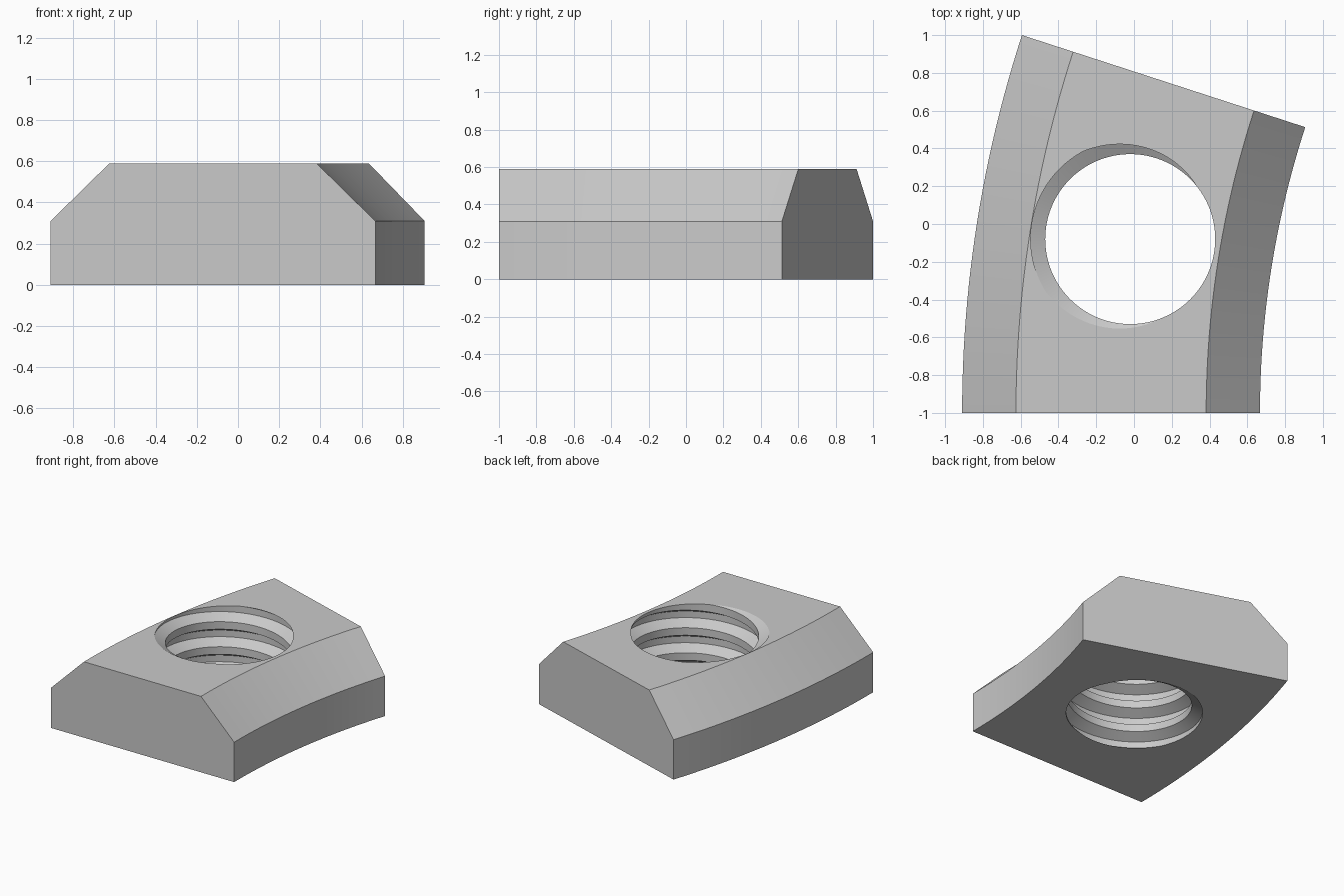
import bpy, bmesh
from math import sin, cos, radians, tau

cube = bpy.data.objects.get("Cube")
if cube:
    bpy.data.objects.remove(cube, do_unlink=True)

# Single plain metal colour
GREY = (0.59, 0.59, 0.59, 1)
metal = bpy.data.materials.new("plain grey metal")
metal.use_nodes = True
metal.diffuse_color = GREY
metal.node_tree.nodes["Principled BSDF"].inputs["Base Color"].default_value = GREY

R_OUT, R_IN, PIVOT_X, PIVOT_Y = 6.472, 4.895, 5.562, -1.0
HEIGHT, SHOULDER, CHAMFER = 0.59, 0.31, 0.285
SWEEP, STEPS = radians(18), 24
HOLE_X, HOLE_Y, MINOR, MAJOR = -0.02, -0.08, 0.45, 0.527
PITCH, TURNS, SIDES = 0.195, 7, 96

bm = bmesh.new()

# Threaded hole wall: columns of the thread profile climb one pitch per turn
thread = [(0.15, MINOR), (0.37, MAJOR), (0.63, MAJOR), (0.85, MINOR)]
base = HEIGHT - PITCH * (5.5 + 165 / 360)
columns = []
for j in range(SIDES):
    a = tau * j / SIDES
    columns.append([bm.verts.new((HOLE_X + r * cos(a), HOLE_Y + r * sin(a),
                                  base + PITCH * (t + f + j / SIDES)))
                    for t in range(TURNS) for f, r in thread])
columns.append(columns[0][len(thread):])
for a, b in zip(columns, columns[1:]):
    for k in range(min(len(a), len(b)) - 1):
        bm.faces.new((a[k], b[k], b[k + 1], a[k + 1]))

# Trim the thread flush with the bottom and top planes
for z, normal in ((0, (0, 0, -1)), (HEIGHT, (0, 0, 1))):
    bmesh.ops.bisect_plane(bm, geom=bm.verts[:] + bm.edges[:] + bm.faces[:], dist=1e-6,
                           plane_co=(0, 0, z), plane_no=normal, clear_outer=True)

# Curved body: sides and chamfers swept through an arc, with flat ends
section = [(R_OUT, 0), (R_OUT, SHOULDER), (R_OUT - CHAMFER, HEIGHT),
           (R_IN + CHAMFER, HEIGHT), (R_IN, SHOULDER), (R_IN, 0)]
rings = []
for i in range(STEPS + 1):
    a = SWEEP * i / STEPS
    rings.append([bm.verts.new((PIVOT_X - r * cos(a), PIVOT_Y + r * sin(a), z))
                  for r, z in section])
for a, b in zip(rings, rings[1:]):
    for k in (0, 1, 3, 4):
        bm.faces.new((a[k], a[k + 1], b[k + 1], b[k]))
bm.faces.new(rings[0])
bm.faces.new(rings[-1])

# Top and bottom faces, filled between the outline and the hole
for z, normal in ((0, (0, 0, -1)), (HEIGHT, (0, 0, 1))):
    rim = [e for e in bm.edges if e.is_boundary
           and all(abs(v.co.z - z) < 1e-4 for v in e.verts)]
    bmesh.ops.triangle_fill(bm, use_beauty=True, use_dissolve=False,
                            edges=rim, normal=normal)
bmesh.ops.recalc_face_normals(bm, faces=bm.faces)

# Finished part
mesh = bpy.data.meshes.new("curved_slot_nut")
bm.to_mesh(mesh)
bm.free()
mesh.materials.append(metal)
nut = bpy.data.objects.new("curved_slot_nut", mesh)
bpy.context.collection.objects.link(nut)
bpy.ops.object.select_all(action='DESELECT')
nut.select_set(True)
bpy.context.view_layer.objects.active = nut
bpy.ops.object.shade_smooth_by_angle(angle=radians(25))
